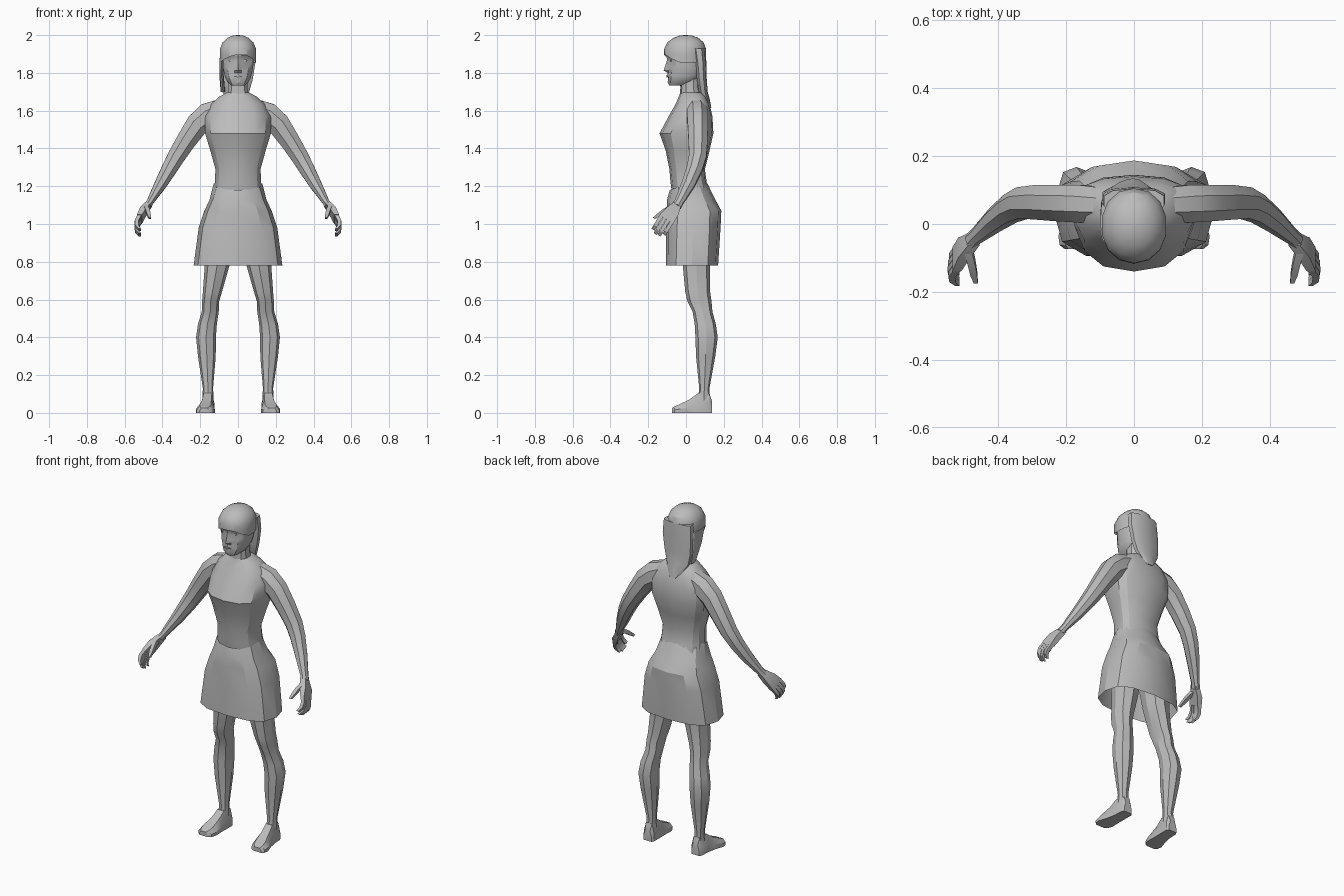
import bpy, bmesh, math
from mathutils import Vector

skin = bpy.data.materials.new("plain grey")
skin.diffuse_color = (0.5, 0.5, 0.5, 1)


def loft(name, rings, caps=(True, True), mirror=False, angle=28):
    """Skin a list of equal-length point rings into one object."""
    bm = bmesh.new()
    vr = [[bm.verts.new(p) for p in r] for r in rings]
    n = len(vr[0])
    for a, b in zip(vr, vr[1:]):
        for i in range(n):
            bm.faces.new((a[i], a[(i + 1) % n], b[(i + 1) % n], b[i]))
    if caps[0]:
        bm.faces.new(vr[0])
    if caps[1]:
        bm.faces.new(vr[-1])
    bmesh.ops.recalc_face_normals(bm, faces=bm.faces)
    me = bpy.data.meshes.new(name)
    bm.to_mesh(me)
    bm.free()
    me.shade_smooth()
    me.set_sharp_from_angle(angle=math.radians(angle))
    me.materials.append(skin)
    ob = bpy.data.objects.new(name, me)
    bpy.context.collection.objects.link(ob)
    if mirror:
        pivot = bpy.data.objects.get("mirror_centre")
        if not pivot:
            pivot = bpy.data.objects.new("mirror_centre", None)
            pivot.hide_render = True
            bpy.context.collection.objects.link(pivot)
        m = ob.modifiers.new("mirror", "MIRROR")
        m.mirror_object = pivot
    return ob


def spow(v, p):
    return math.copysign(abs(v) ** p, v) if abs(v) > 1e-6 else 0.0


def ring(z, x0, x1, yf, yb, n=12, p=0.8, dip=0.0, ym=None):
    """Level ring between x0..x1 and yf (front)..yb (back); dip lowers the front."""
    cx, hw = (x0 + x1) / 2, (x1 - x0) / 2
    ym = (yf + yb) / 2 if ym is None else ym
    pts = []
    for i in range(n):
        t = math.tau * i / n
        c = spow(math.cos(t), p)
        y = ym - c * (ym - yf if c > 0 else yb - ym)
        pts.append(Vector((cx + hw * spow(math.sin(t), p), y, z - dip * max(c, 0))))
    return pts


def tube(path, n=8):
    """Rings along a path of (centre, height radius, depth radius)."""
    out = []
    for i, (c, a, b) in enumerate(path):
        d = Vector(path[min(i + 1, len(path) - 1)][0]) - Vector(path[max(i - 1, 0)][0])
        d.normalize()
        s = (Vector((0, 1, 0)) - d * d.y).normalized()
        u = d.cross(s)
        out.append([Vector(c) + u * a * math.cos(math.tau * (k + .5) / n)
                    + s * b * math.sin(math.tau * (k + .5) / n) for k in range(n)])
    return out


# torso: z, half width, front, back, side depth
torso = [(0.92, .14, -.03, .13, .05), (1.13, .135, -.07, .135, .04),
         (1.22, .125, -.082, .11, .03), (1.29, .122, -.088, .10, .025),
         (1.39, .150, -.108, .125, .03), (1.48, .178, -.14, .145, .045),
         (1.57, .180, -.092, .14, .055), (1.635, .145, -.055, .125, .055),
         (1.675, .10, -.038, .105, .05), (1.695, .062, -.03, .09, .035)]
loft("torso", [ring(z, -w, w, f, b, 14, .82, 0, m) for z, w, f, b, m in torso])

# neck
loft("neck", [ring(1.66, -.062, .062, -.035, .085, 10), ring(1.72, -.052, .052, -.03, .07, 10),
              ring(1.80, -.055, .055, -.035, .07, 10)])

# skirt, open at the hem
skirt = [(1.215, .129, -.086, .113, .035, .9), (1.13, .15, -.10, .155, 0, .85),
         (1.07, .178, -.103, .187, 0, .78), (.98, .208, -.106, .183, 0, .75),
         (.78, .235, -.107, .17, 0, .72)]
loft("skirt", [ring(z, -w, w, f, b, 12, p, d) for z, w, f, b, d, p in skirt], (False, False))

# legs: z, inner x, outer x, front, back
leg = [(1.0, .015, .18, -.05, .145), (.78, .045, .176, -.017, .127),
       (.64, .085, .186, -.004, .128), (.59, .10, .19, .008, .135), (.535, .102, .192, .035, .14),
       (.47, .112, .212, .046, .158), (.40, .117, .222, .05, .168), (.30, .118, .212, .053, .155),
       (.13, .132, .186, .070, .124), (.06, .128, .19, .062, .128)]
loft("leg", [ring(z, a, b, f, k, 8, .85) for z, a, b, f, k in leg], mirror=True)

# feet: y, centre x, half width, top height
foot = [(.138, .158, .026, .06), (.125, .158, .034, .10), (.065, .160, .036, .105),
        (.02, .165, .040, .072), (-.035, .173, .050, .045), (-.062, .176, .043, .034),
        (-.074, .178, .026, .026)]
loft("foot", [[(c - w, y, 0), (c + w, y, 0), (c + w, y, h * .45), (c + w * .6, y, h),
               (c - w * .6, y, h), (c - w, y, h * .45)] for y, c, w, h in foot], mirror=True)

# arms
arm = [((.08, .055, 1.615), .055, .055), ((.155, .06, 1.575), .075, .06),
       ((.215, .062, 1.528), .066, .058), ((.275, .064, 1.44), .057, .055),
       ((.328, .062, 1.355), .050, .050), ((.365, .045, 1.29), .044, .045),
       ((.41, .012, 1.21), .035, .038), ((.465, -.036, 1.118), .020, .026),
       ((.478, -.05, 1.095), .022, .028)]
loft("arm", tube(arm), mirror=True)

# hands
across = Vector((0, .82, -.57))


def slab(name, path):
    """Rectangular bar along (centre, half thickness in x, half width across)."""
    loft(name, [[Vector(c) + Vector((sx * t, 0, 0)) + across * sw * w
                 for sx, sw in ((-1, -1), (1, -1), (1, 1), (-1, 1))] for c, t, w in path],
         mirror=True)


slab("palm", [((.472, -.045, 1.105), .017, .022), ((.50, -.07, 1.07), .018, .036),
              ((.522, -.104, 1.025), .013, .043)])
for k in range(4):
    o = across * (k - 1.5) * .0215
    reach = (.92, 1.05, 1.0, .8)[k]
    joints = [((0, 0, 0), .011), ((.016, -.02, -.032), .010),
              ((.014, -.036, -.060), .009), ((-.002, -.048, -.080), .006)]
    slab("finger_%d" % (k + 1), [(Vector((.522, -.104, 1.025)) + o + Vector(j) * reach, t, .0098)
                                 for j, t in joints])
slab("thumb", [((.488, -.075, 1.09), .012, .016), ((.478, -.115, 1.07), .011, .012),
               ((.472, -.145, 1.048), .010, .010), ((.466, -.170, 1.03), .006, .007)])

# head: z, half width, front, back, nose push, eye push
head = [(1.732, .034, -.088, .01, 0, 0), (1.75, .055, -.097, .05, 0, 0),
        (1.775, .068, -.098, .075, -.004, 0), (1.785, .071, -.098, .08, .004, 0),
        (1.80, .075, -.096, .085, .0, 0), (1.813, .078, -.097, .09, .022, .002),
        (1.83, .081, -.097, .09, .016, .0), (1.862, .084, -.096, .092, .006, -.012),
        (1.878, .085, -.099, .092, .002, -.010), (1.892, .086, -.104, .092, .003, .002),
        (1.94, .083, -.096, .09, 0, 0)]
rings = []
for z, w, f, b, nose, eye in head:
    r = ring(z, -w, w, f, b, 18, .88)
    r[0].y -= nose
    for i in (1, 17):
        r[i].x *= .62
    for i in (2, 16):
        r[i].y -= eye
    rings.append(r)
loft("head", rings)

# eyes and mouth as thin plates
for s, side in ((-1, "left"), (1, "right")):
    loft("eye_" + side, [[(s * .036 + .013 * math.cos(a), y, 1.865 + .006 * math.sin(a))
                          for a in [math.tau * k / 6 for k in range(6)]] for y in (-.083, -.078)])
loft("mouth", [[(-.022, y, 1.782), (0, y, 1.776), (.022, y, 1.782), (0, y, 1.788)]
               for y in (-.104, -.097)])

# hair cap with a slanted fringe
cap = [(1.895, .097, -.117, .105), (1.93, .097, -.115, .105), (1.962, .083, -.098, .093),
       (1.985, .058, -.068, .065), (1.997, .03, -.035, .033), (2.0, .006, -.009, .004)]
rings = [ring(z, -w, w, f, b, 14, .95) for z, w, f, b in cap]
hem = [v.copy() for v in rings[0]]
for v in hem:
    fringe = max(0, -v.y - .05) / .067
    v.z = 1.855 + .042 * fringe + .10 * v.x * fringe
loft("hair_cap", [hem] + rings, (False, True))

# long hair down the back: z, left x, right x, inner y, outer y
back = [(1.93, -.092, .092, .03, .104), (1.85, -.096, .095, .045, .108),
        (1.76, -.096, .080, .055, .110), (1.70, -.086, .062, .065, .115),
        (1.655, -.058, .042, .085, .127), (1.615, -.025, .02, .11, .134)]
loft("back_hair", [ring(z, a, b, f, k, 10, .75) for z, a, b, f, k in back])

# side lock
loft("side_lock", [ring(1.88, -.099, -.075, -.055, .07, 8), ring(1.79, -.099, -.076, -.02, .08, 8),
                   ring(1.70, -.092, -.068, .03, .085, 8)])
